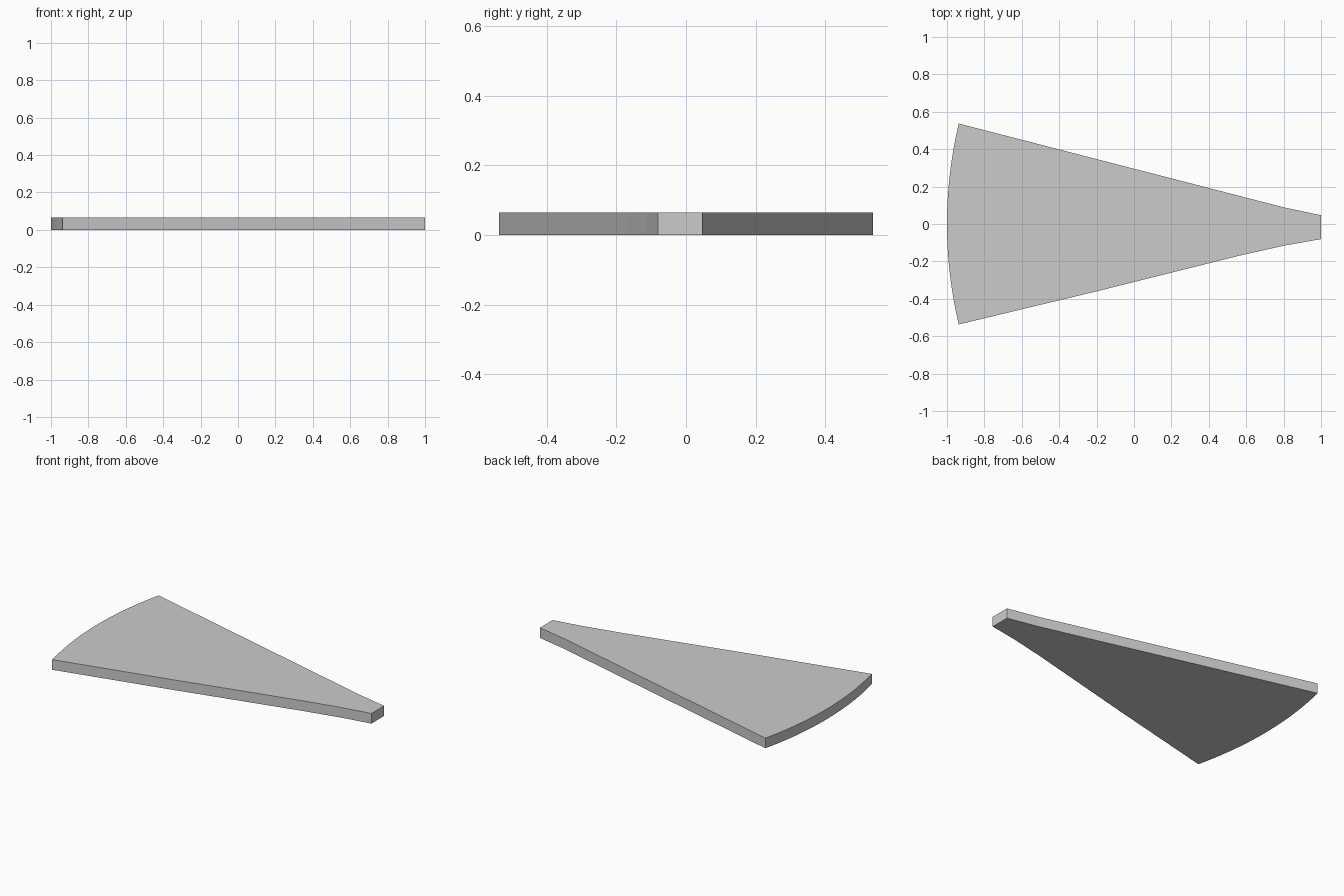
import bpy, bmesh, math

if "Cube" in bpy.data.objects:
    bpy.data.objects.remove(bpy.data.objects["Cube"])

HEIGHT = 0.065

# Curved wide end: shallow arc from the back corner to the front corner
HALF_W, SAG, STEPS = 0.537, 0.063, 14
radius = (HALF_W ** 2 + SAG ** 2) / (2 * SAG)
half_angle = math.asin(HALF_W / radius)
outline = []
for i in range(STEPS + 1):
    a = half_angle * (1 - 2 * i / STEPS)
    outline.append((-1 + radius * (1 - math.cos(a)), radius * math.sin(a)))

# Tapering sides and blunt narrow tip
outline += [(-0.2, -0.36), (0.565, -0.169), (0.805, -0.115), (1.0, -0.081),
            (1.0, 0.047), (0.805, 0.088)]

# Extrude the outline into a flat plate
bm = bmesh.new()
base = bm.faces.new([bm.verts.new((x, y, 0)) for x, y in outline])
top = bmesh.ops.extrude_face_region(bm, geom=[base], use_keep_orig=True)
bmesh.ops.translate(bm, vec=(0, 0, HEIGHT),
                    verts=[v for v in top["geom"] if isinstance(v, bmesh.types.BMVert)])
bmesh.ops.recalc_face_normals(bm, faces=bm.faces)
mesh = bpy.data.meshes.new("wedge_plate")
bm.to_mesh(mesh)
bm.free()
plate = bpy.data.objects.new("wedge_plate", mesh)
bpy.context.collection.objects.link(plate)
